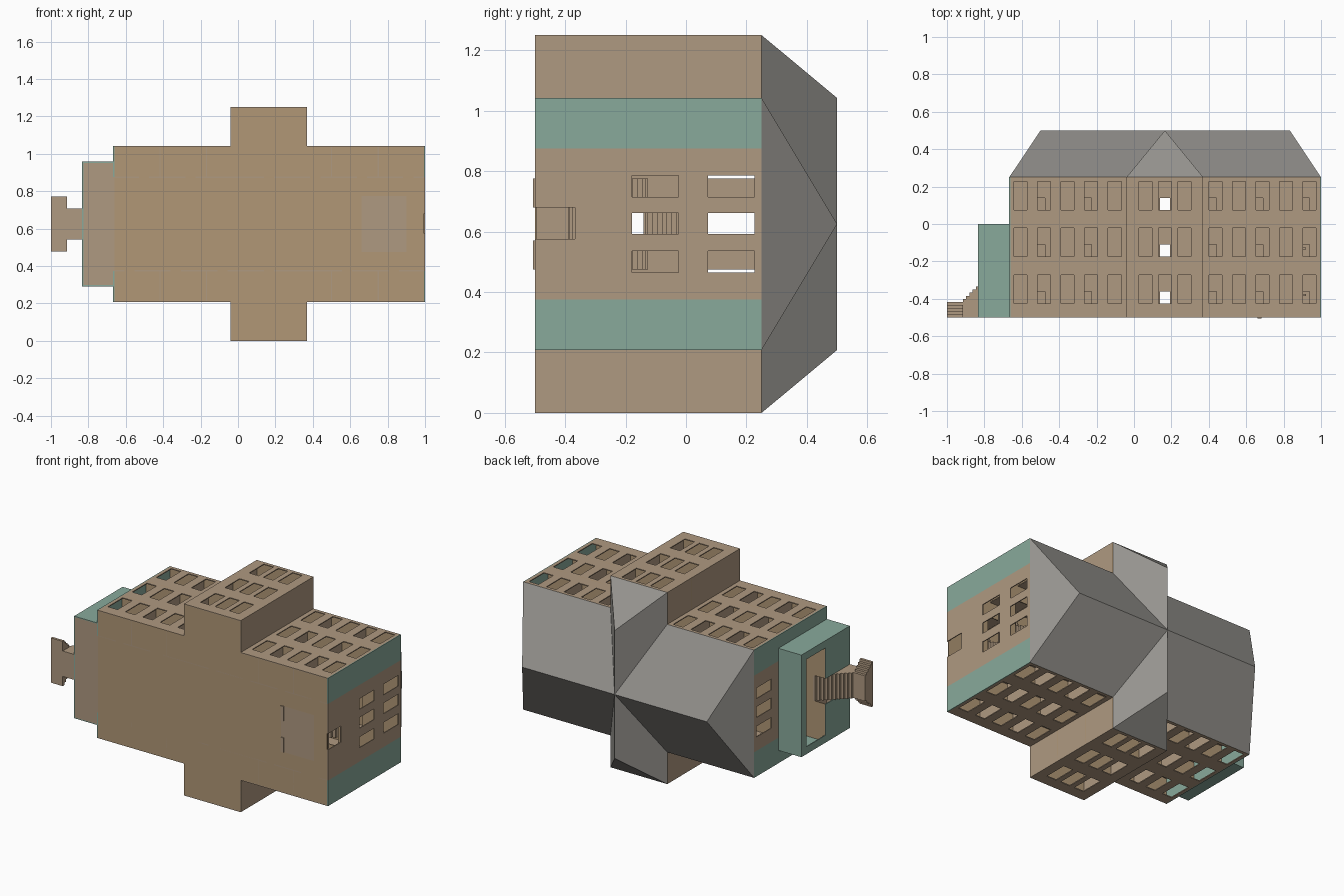
import bpy, bmesh

if "Cube" in bpy.data.objects:
    bpy.data.objects.remove(bpy.data.objects["Cube"])

T = 0.006                      # wall thickness
X0, X1, W0, W1 = -0.667, 1.0, -0.04, 0.37
Z0, Z1, ZT = 0.208, 1.042, 1.25
C0, C1 = 0.375, 0.875          # central corridor
FLOORS = (-0.5, -0.25, 0.0)


def mat(name, c):
    m = bpy.data.materials.new(name)
    m.diffuse_color = (*c, 1)
    m.use_nodes = True
    m.node_tree.nodes["Principled BSDF"].inputs["Base Color"].default_value = m.diffuse_color
    return m


BRICK = mat("wall_beige", (0.43, 0.32, 0.22))
TAN = mat("floor_tan", (0.44, 0.31, 0.18))
TEAL = mat("teal", (0.25, 0.40, 0.33))
GREY = mat("roof_grey", (0.30, 0.29, 0.27))


def finish(name, bm, m):
    bmesh.ops.recalc_face_normals(bm, faces=bm.faces)
    me = bpy.data.meshes.new(name)
    bm.to_mesh(me)
    bm.free()
    me.materials.append(m)
    ob = bpy.data.objects.new(name, me)
    bpy.context.collection.objects.link(ob)
    return ob


def wall(name, axis, pos, u, v, m, holes=()):
    """Flat panel with rectangular holes (u0, u1, v0, v1), thickened about pos."""
    us = sorted({*u, *[h[i] for h in holes for i in (0, 1) if u[0] < h[i] < u[1]]})
    vs = sorted({*v, *[h[i] for h in holes for i in (2, 3) if v[0] < h[i] < v[1]]})
    put = {"x": lambda a, b: (pos, a, b), "y": lambda a, b: (a, pos, b),
           "z": lambda a, b: (a, b, pos)}[axis]
    bm = bmesh.new()
    grid = {(a, b): bm.verts.new(put(a, b)) for a in us for b in vs}
    for a, c in zip(us, us[1:]):
        for b, d in zip(vs, vs[1:]):
            p, q = (a + c) / 2, (b + d) / 2
            if not any(h[0] < p < h[1] and h[2] < q < h[3] for h in holes):
                bm.faces.new([grid[k] for k in ((a, b), (c, b), (c, d), (a, d))])
    bmesh.ops.delete(bm, geom=[w for w in bm.verts if not w.link_faces], context="VERTS")
    bmesh.ops.dissolve_limit(bm, angle_limit=0.01, verts=bm.verts, edges=bm.edges)
    ob = finish(name, bm, m)
    s = ob.modifiers.new("thickness", "SOLIDIFY")
    s.thickness, s.offset = T, 0
    return ob


def boxes(name, items, m):
    bm = bmesh.new()
    for x0, x1, y0, y1, z0, z1 in items:
        for w in bmesh.ops.create_cube(bm, size=1)["verts"]:
            w.co = ((x0 + x1) / 2 + w.co.x * (x1 - x0),
                    (y0 + y1) / 2 + w.co.y * (y1 - y0),
                    (z0 + z1) / 2 + w.co.z * (z1 - z0))
    return finish(name, bm, m)


def hip_roof(name, pts):
    bm = bmesh.new()
    for p in pts:
        bm.verts.new(p)
    bmesh.ops.convex_hull(bm, input=bm.verts)
    bmesh.ops.dissolve_limit(bm, angle_limit=0.01, verts=bm.verts, edges=bm.edges)
    return finish(name, bm, GREY)


# Window columns and door positions
cols = [s + 0.126 * i for s in (-0.607, 0.435) for i in range(5)]
mid = [0.062, 0.166, 0.27]
doors = [-0.503, -0.253, 0.165, 0.413, 0.663, 0.91]
win = lambda cs: [(c - 0.035, c + 0.035, f + 0.075, f + 0.228) for c in cs for f in FLOORS]
Y = (-0.5, 0.25)
h = T / 2

# Long walls, wing walls, corridor walls and room partitions on both sides
for side, zs, zw, zc, sg in (("near", Z0, 0.0, C0, 1), ("far", Z1, ZT, C1, -1)):
    wall("long_wall_" + side, "z", zs + sg * h, (X0 + T, X1 - T), Y, BRICK,
         win(cols) + [(W0, W1, -1, 1)])
    wall("wing_end_wall_" + side, "z", zw + sg * h, (W0, W1), Y, BRICK, win(mid))
    for tag, x in (("left", W0 + h), ("right", W1 - h)):
        wall(f"wing_side_wall_{side}_{tag}", "x", x, Y, sorted((zs, zw + sg * T)), BRICK)
    ds = doors if side == "far" else [0.33 - d for d in doors]
    wall("corridor_wall_" + side, "z", zc, (X0 + T, X1 - T), Y, BRICK,
         [(d - 0.027, d + 0.027, f - 0.01, f + 0.14) for d in ds for f in FLOORS])
    for i, x in enumerate((-0.418, -0.168, 0.5, 0.75)):
        wall(f"partition_{side}_{i}", "x", x, Y, sorted((zs + sg * T, zc)), BRICK)
    for tag, x in (("left", X0 + h), ("right", X1 - h)):
        wall(f"teal_end_wall_{side}_{tag}", "x", x, Y, sorted((zs, zc)), TEAL)

# Middle of both end walls, with windows and a door
ew = lambda y: [(y, y + 0.153, z - 0.035, z + 0.035) for z in (0.5, 0.627, 0.75)]
wall("right_end_wall", "x", X1 - h, Y, (C0, C1), BRICK,
     ew(0.073) + ew(-0.178) + [(-0.51, -0.368, 0.575, 0.68)])
wall("left_end_wall", "x", X0 + h, Y, (C0, C1), BRICK,
     ew(0.073) + [(-0.25, -0.11, 0.575, 0.68)])

# Cross-shaped floors, with a stairwell opening
corners = [(a, b, c, d) for a, b in ((-2, W0), (W1, 2)) for c, d in ((-1, Z0), (Z1, 2))]
well = [(0.66, 0.90, 0.475, 0.775)]
for i, y in enumerate((-0.5 + h, -0.25, 0.0, 0.25 - h)):
    wall(f"floor_{i}", "y", y, (X0 + T, X1 - T), (T, ZT - T), TAN,
         corners + (well if i < 3 else []))

# Crossing hipped roofs
hip_roof("main_roof", [(x, 0.25, z) for x in (X0, X1) for z in (Z0, Z1)]
         + [(-0.5, 0.5, 0.625), (0.833, 0.5, 0.625)])
hip_roof("wing_roof", [(x, 0.25, z) for x in (W0, W1) for z in (0, ZT)]
         + [(0.165, 0.5, Z0), (0.165, 0.5, Z1)])

# Divided inner staircase: two side flights up to a landing, one centre flight back
steps = [(0.66, 0.90, -0.5, -0.5 + T, 0.475, 0.775)]
n = 8
for f in FLOORS[:2]:
    steps.append((0.84, 0.92, f + 0.115, f + 0.125, 0.475, 0.775))
    for i in range(n):
        r, d = 0.125 / n, 0.18 / n
        xa = 0.66 + i * d
        for z in (0.475, 0.68):
            steps.append((xa, xa + d, f + (i - 1) * r + 0.01, f + (i + 1) * r, z, z + 0.095))
        xb = 0.84 - i * d
        steps.append((xb - d, xb, f + 0.125 + (i - 1) * r, f + 0.125 + (i + 1) * r, 0.575, 0.68))
boxes("inner_staircase", steps, BRICK)
boxes("stair_screens", [(0.64, 0.646, 0.0, 0.247, z, z + 0.105) for z in (0.475, 0.67)], BRICK)

# Entrance porch with a wide opening and a slot for the stair
P0, PZ0, PZ1 = -0.833, 0.292, 0.958
wall("porch_front", "x", P0 + h, (-0.5, 0), (PZ0, PZ1), TEAL,
     [(-0.25, -0.05, 0.34, 0.91), (-0.35, -0.25, 0.542, 0.708)])
for tag, z in (("near", PZ0 + h), ("far", PZ1 - h)):
    wall("porch_side_" + tag, "z", z, (P0, X0), (-0.5, 0), TEAL)
wall("porch_top", "y", -h, (P0, X0), (PZ0, PZ1), TEAL)
wall("porch_base", "y", -0.5 + h, (P0 + T, X0), (PZ0 + T, PZ1 - T), BRICK)
wall("porch_floor", "y", -0.25 - h, (P0 + T, X0), (PZ0 + T, PZ1 - T), TAN,
     [(-1, -0.74, 0.542, 0.708)])

# Entrance stair: centre flight into the porch, side flights onto its foot
steps = [(-1.0, -0.915, -0.5, -0.417, 0.542, 0.708)]
d = 0.1667 / 10
for i in range(10):
    xa = -0.915 + i * 0.0175
    steps.append((xa, xa + 0.0175, -0.5, -0.417 + (i + 1) * d, 0.542, 0.708))
for i in range(4):
    top, w = -0.5 + (i + 1) * d, 0.0158
    for za in (0.479 + i * w, 0.771 - (i + 1) * w):
        steps.append((-1.0, -0.915, -0.5, top, za, za + w))
boxes("entrance_stair", steps, BRICK)
